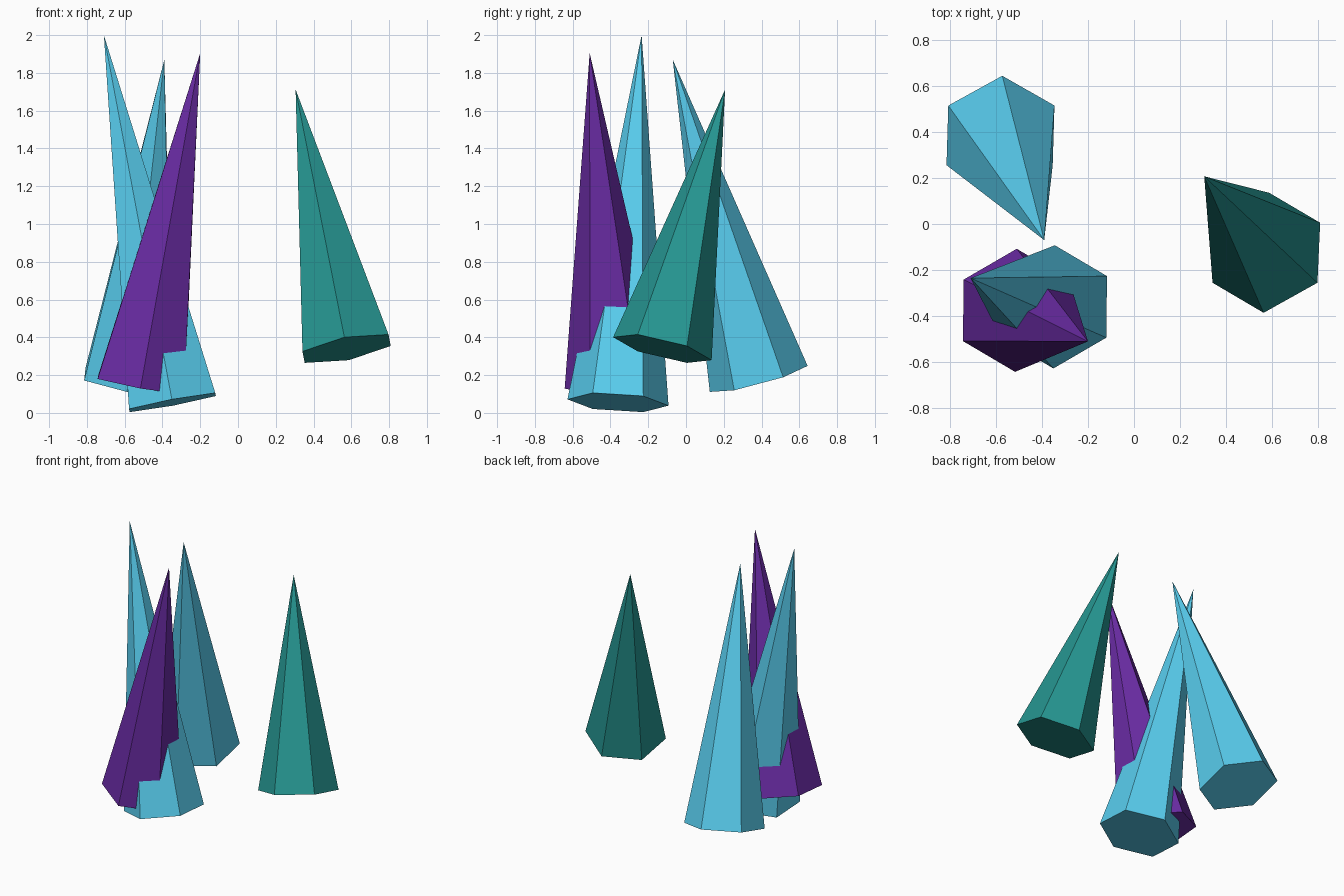
import bpy
import math
from mathutils import Vector

if "Cube" in bpy.data.objects:
    bpy.data.objects.remove(bpy.data.objects["Cube"])


def material(name, rgb):
    m = bpy.data.materials.new(name)
    m.diffuse_color = (*rgb, 1.0)
    m.use_nodes = True
    m.node_tree.nodes["Principled BSDF"].inputs["Base Color"].default_value = m.diffuse_color
    return m


blue = material("sky_blue", (0.10, 0.62, 0.87))
purple = material("purple", (0.145, 0.025, 0.376))
teal = material("teal", (0.019, 0.305, 0.287))


def spike(name, base, tip, mat):
    """Six-sided pointed crystal from the base centre to the tip."""
    base, tip = Vector(base), Vector(tip)
    axis = tip - base
    d = axis.normalized()
    # Tilt about x, then y, so a base corner keeps pointing along y
    tilt = (-math.asin(d.y), math.atan2(d.x, d.z), 0)
    bpy.ops.mesh.primitive_cone_add(
        vertices=6, radius1=0.268, radius2=0, depth=axis.length,
        location=(base + tip) / 2, rotation=tilt)
    ob = bpy.context.object
    ob.name = name
    ob.data.materials.append(mat)


# Four leaning crystals
spike("back_blue_crystal", (-0.58, 0.385, 0.18), (-0.39, -0.07, 1.87), blue)
spike("front_blue_crystal", (-0.347, -0.36, 0.055), (-0.71, -0.235, 2.0), blue)
spike("purple_crystal", (-0.513, -0.375, 0.149), (-0.20, -0.51, 1.905), purple)
spike("teal_crystal", (0.575, -0.125, 0.34), (0.305, 0.207, 1.712), teal)
